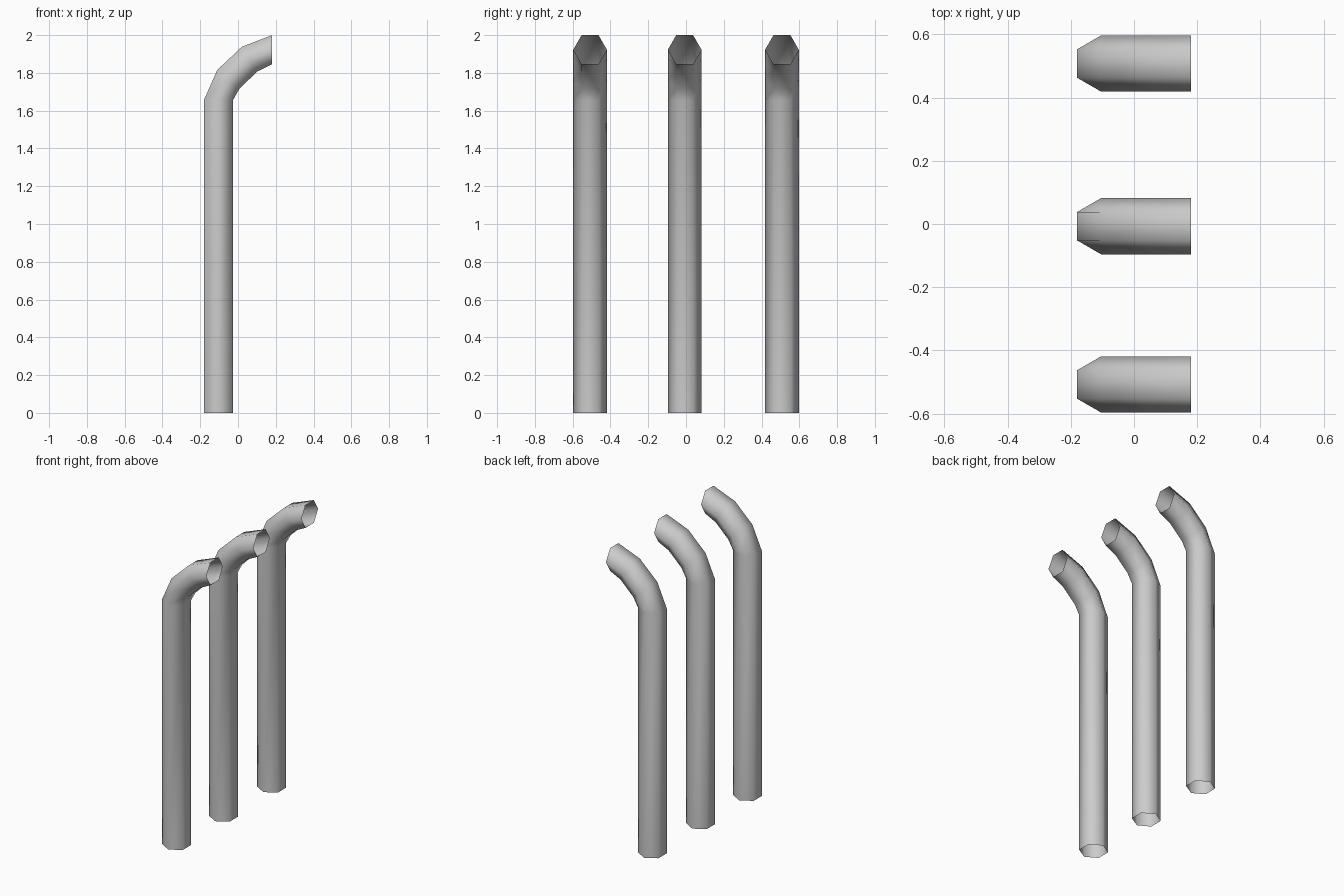
import bpy, bmesh, math
from mathutils import Vector

cube = bpy.data.objects.get("Cube")
if cube:
    bpy.data.objects.remove(cube, do_unlink=True)

# Plain grey pipe material
grey = bpy.data.materials.new("pipe_grey")
grey.use_nodes = True
color = (0.6, 0.6, 0.6, 1)
grey.diffuse_color = color
grey.node_tree.nodes["Principled BSDF"].inputs["Base Color"].default_value = color

SIDES = 6
RADIUS = 0.089
# Outer and inner edge (x, z) of each cross-section, from foot to mouth
SECTIONS = [
    ((-0.181, 0.0), (-0.027, 0.0)),
    ((-0.181, 1.655), (-0.027, 1.655)),
    ((-0.11, 1.815), (0.008, 1.717)),
    ((0.02, 1.938), (0.103, 1.808)),
    ((0.181, 2.0), (0.181, 1.846)),
]


def bent_pipe(name, y):
    """Open six-sided pipe, upright with a bent top."""
    bm = bmesh.new()
    rings = []
    for (ox, oz), (ix, iz) in SECTIONS:
        outer, inner = Vector((ox, y, oz)), Vector((ix, y, iz))
        middle = (outer + inner) / 2
        half = (inner - outer) / 2 / math.cos(math.pi / SIDES)
        ring = []
        for i in range(SIDES):
            a = math.tau * (i + 0.5) / SIDES
            side = Vector((0, RADIUS * math.sin(a), 0))
            ring.append(bm.verts.new(middle + half * math.cos(a) + side))
        rings.append(ring)
    for low, high in zip(rings, rings[1:]):
        for i in range(SIDES):
            j = (i + 1) % SIDES
            bm.faces.new((low[i], low[j], high[j], high[i])).smooth = True
    mesh = bpy.data.meshes.new(name)
    bm.to_mesh(mesh)
    bm.free()
    mesh.materials.append(grey)
    obj = bpy.data.objects.new(name, mesh)
    bpy.context.collection.objects.link(obj)


# Row of three pipes
for label, y in (("front", -0.508), ("middle", -0.007), ("back", 0.508)):
    bent_pipe(label + "_pipe", y)
